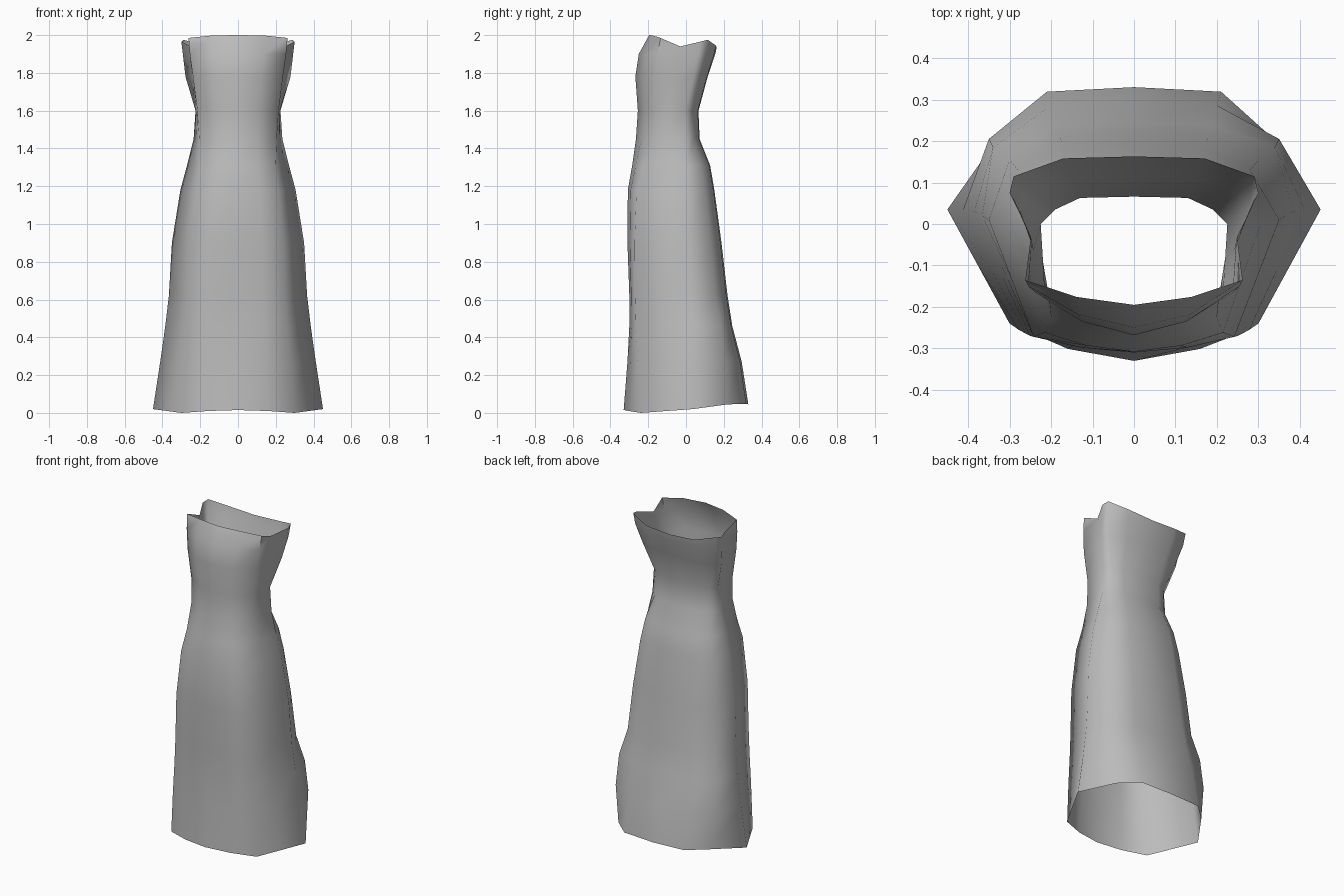
import bpy, bmesh

# Cross-sections from hem to bust:
# z, front y, front corner x,y, side x,y, back corner x,y, back panel x, back y
SECTIONS = [
    (0.02, -0.33, 0.300, -0.240, 0.450, 0.035, 0.320, 0.220, 0.21, 0.330),
    (0.27, -0.31, 0.278, -0.255, 0.412, 0.035, 0.350, 0.205, 0.20, 0.295),
    (0.46, -0.30, 0.260, -0.265, 0.385, 0.030, 0.340, 0.185, 0.19, 0.245),
    (0.62, -0.30, 0.250, -0.270, 0.366, 0.020, 0.300, 0.155, 0.18, 0.220),
    (0.90, -0.31, 0.242, -0.272, 0.350, 0.010, 0.280, 0.130, 0.17, 0.188),
    (1.18, -0.308, 0.215, -0.262, 0.305, 0.000, 0.250, 0.100, 0.16, 0.150),
    (1.31, -0.285, 0.200, -0.225, 0.270, 0.000, 0.230, 0.080, 0.15, 0.128),
    (1.45, -0.265, 0.205, -0.175, 0.235, 0.000, 0.195, 0.038, 0.13, 0.072),
    (1.60, -0.255, 0.215, -0.160, 0.225, 0.000, 0.190, 0.035, 0.13, 0.066),
    (1.78, -0.268, 0.238, -0.165, 0.278, 0.040, 0.250, 0.075, 0.15, 0.115),
    (1.90, -0.250, 0.255, -0.150, 0.292, 0.065, 0.285, 0.100, 0.17, 0.155),
    (1.96, -0.195, 0.262, -0.135, 0.300, 0.075, 0.290, 0.115, 0.17, 0.163),
]
# Height changes along the hem and the neckline, front centre to back centre
HEM = (-0.005, -0.01, -0.02, -0.01, 0.0, 0.025, 0.028, 0.025)
NECK = (0.04, 0.038, 0.025, -0.02, 0.005, 0.015, -0.015, -0.025)


def half_ring(i):
    z, fy, cx, cy, sx, sy, bx, by, px, back = SECTIONS[i]
    dip = max(0.0, z - 1.6) * 0.09           # armhole pinch
    pts = [(0, fy), (cx * 0.53, fy * 0.68 + cy * 0.32), (cx, cy),
           ((cx + sx) / 2 - dip, (cy + sy) / 2), (sx, sy), (bx, by),
           (px, back - 0.1 * (back - by)), (0, back)]
    dz = HEM if i == 0 else NECK if i == len(SECTIONS) - 1 else (0,) * 8
    return [(x, y, z + d) for (x, y), d in zip(pts, dz)]


# Open dress shell, mirrored left to right
bm = bmesh.new()
rings = []
for i in range(len(SECTIONS)):
    half = half_ring(i)
    full = half + [(-x, y, z) for x, y, z in half[-2:0:-1]]
    rings.append([bm.verts.new(p) for p in full])
for low, high in zip(rings, rings[1:]):
    n = len(low)
    for k in range(n):
        j = (k + 1) % n
        bm.faces.new((low[k], low[j], high[j], high[k]))
mesh = bpy.data.meshes.new("dress")
bm.to_mesh(mesh)
bm.free()
dress = bpy.data.objects.new("dress", mesh)
bpy.context.collection.objects.link(dress)

# Plain grey cloth
cloth = bpy.data.materials.new("grey cloth")
cloth.diffuse_color = (0.5, 0.5, 0.5, 1)
mesh.materials.append(cloth)

bpy.context.view_layer.objects.active = dress
dress.select_set(True)
bpy.ops.object.shade_smooth_by_angle(angle=1.2)
